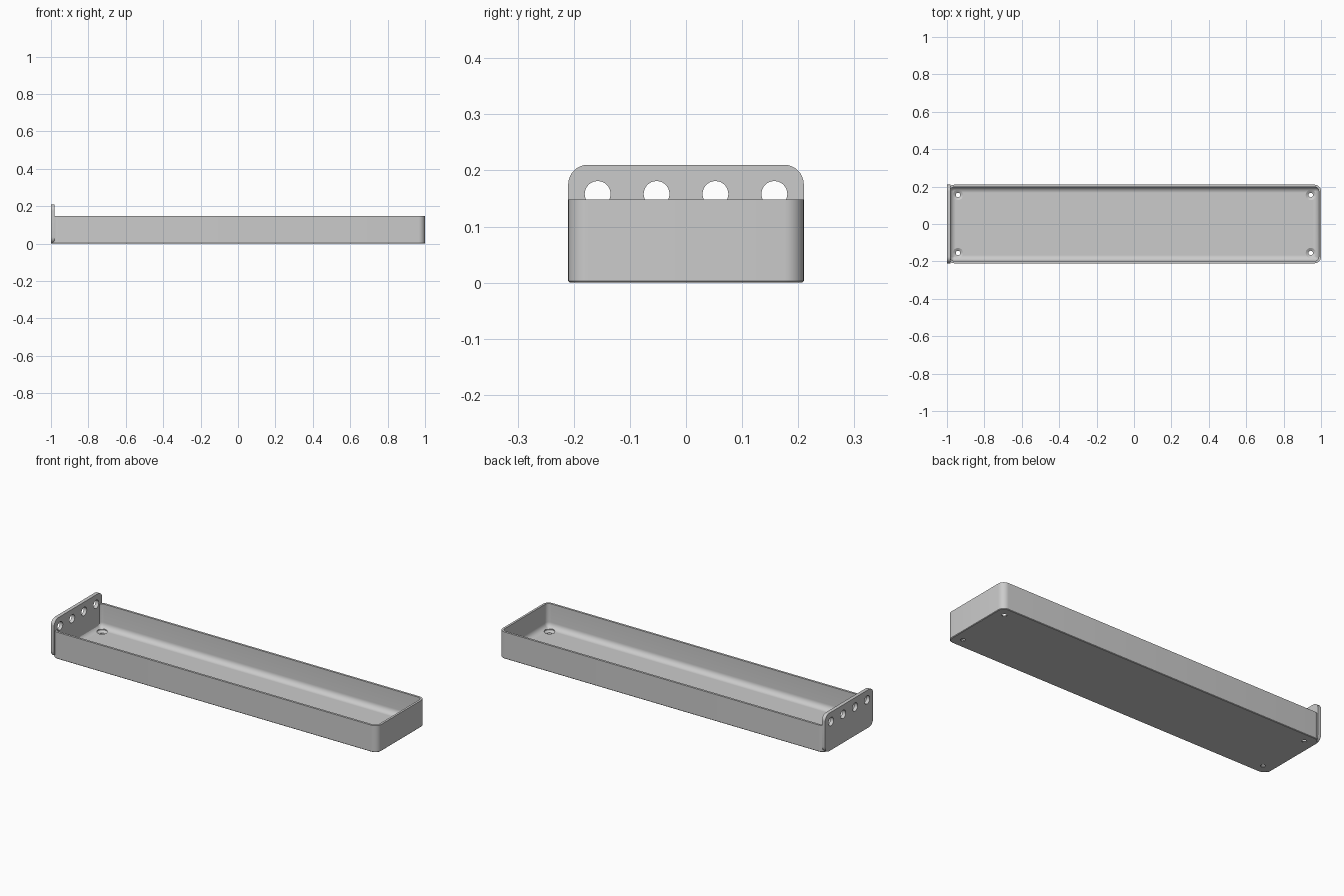
import bpy, bmesh
from math import sin, cos, pi, radians
from mathutils import Matrix, Vector

cube = bpy.data.objects.get("Cube")
if cube:
    bpy.data.objects.remove(cube, do_unlink=True)

grey = bpy.data.materials.new("light grey")
grey.use_nodes = True
grey.diffuse_color = (0.6, 0.6, 0.6, 1)
grey.node_tree.nodes["Principled BSDF"].inputs["Base Color"].default_value = (0.6, 0.6, 0.6, 1)

WIDTH, HEIGHT, WALL, FLOOR, FILLET = 0.42, 0.148, 0.012, 0.016, 0.03
TRAY_X = 0.002          # tray centre along its length
TRAY_LENGTH = 1.996


def rounded_rect(w, h, r, steps=8):
    """Outline points of a rounded rectangle, counter-clockwise."""
    pts = []
    for q, (sx, sy) in enumerate([(1, 1), (-1, 1), (-1, -1), (1, -1)]):
        for i in range(steps + 1):
            a = (q + i / steps) * pi / 2
            pts.append((sx * (w / 2 - r) + r * cos(a), sy * (h / 2 - r) + r * sin(a)))
    return pts


def loft(bm, rings):
    """Skin a list of point rings and cap both ends."""
    loops = [[bm.verts.new(p) for p in ring] for ring in rings]
    n = len(loops[0])
    for a, b in zip(loops, loops[1:]):
        for i in range(n):
            j = (i + 1) % n
            bm.faces.new((a[i], a[j], b[j], b[i]))
    bm.faces.new(loops[0][::-1])
    bm.faces.new(loops[-1])


def make_object(name, bm):
    bmesh.ops.recalc_face_normals(bm, faces=bm.faces)
    mesh = bpy.data.meshes.new(name)
    bm.to_mesh(mesh)
    bm.free()
    mesh.materials.append(grey)
    obj = bpy.data.objects.new(name, mesh)
    bpy.context.collection.objects.link(obj)
    return obj


def lathe_cutter(name, profile, places, turn=Matrix()):
    """Revolved (radius, height) profiles repeated at each place."""
    bm = bmesh.new()
    for place in places:
        rings = []
        for r, z in profile:
            angles = [2 * pi * i / 32 for i in range(32)]
            rings.append([turn @ Vector((r * cos(a), r * sin(a), z)) + Vector(place) for a in angles])
        loft(bm, rings)
    obj = make_object(name, bm)
    obj.hide_render = True
    return obj


def cut(obj, cutter):
    mod = obj.modifiers.new("holes", "BOOLEAN")
    mod.operation = "DIFFERENCE"
    mod.solver = "EXACT"
    mod.object = cutter
    bpy.context.view_layer.objects.active = obj
    bpy.ops.object.modifier_apply(modifier=mod.name)


# Tray: one section swept round the rounded rectangle, as (inset, height)
section = [(0.003, 0), (0, 0.003), (0, HEIGHT), (WALL, HEIGHT)]
for i in range(9):
    a = i / 8 * pi / 2
    section.append((WALL + FILLET * (1 - cos(a)), FLOOR + FILLET * (1 - sin(a))))
bm = bmesh.new()
loft(bm, [[(x + TRAY_X, y, z) for x, y in
           rounded_rect(TRAY_LENGTH - 2 * d, WIDTH - 2 * d, max(0.035 - d, 0.002))]
          for d, z in section])
tray = make_object("tray", bm)

# End plate: upright rounded panel on the right-hand end
bm = bmesh.new()
loft(bm, [[(x, y, z + 0.105) for y, z in rounded_rect(WIDTH, 0.21, 0.035)]
          for x in (-1, -0.98)])
end_plate = make_object("end_plate", bm)

# Countersunk screw holes in the floor corners
screw_cutter = lathe_cutter(
    "screw_cutter", [(0.012, -0.02), (0.012, 0.005), (0.027, 0.014), (0.027, 0.05)],
    [(TRAY_X + sx * 0.943, sy * 0.155, 0) for sx in (-1, 1) for sy in (-1, 1)])
cut(tray, screw_cutter)

# Row of four round holes through the end plate and the wall behind it
row_cutter = lathe_cutter(
    "row_cutter", [(0.023, -0.05), (0.023, 0.05)],
    [(-1, (i - 1.5) * 0.105, 0.158) for i in range(4)],
    Matrix.Rotation(pi / 2, 3, "Y"))
cut(tray, row_cutter)
cut(end_plate, row_cutter)

for cutter in (screw_cutter, row_cutter):
    bpy.data.objects.remove(cutter, do_unlink=True)

# Smooth curves, keep crisp edges
bpy.ops.object.select_all(action="DESELECT")
for obj in (tray, end_plate):
    obj.select_set(True)
    bpy.context.view_layer.objects.active = obj
bpy.ops.object.shade_smooth_by_angle(angle=radians(30))
